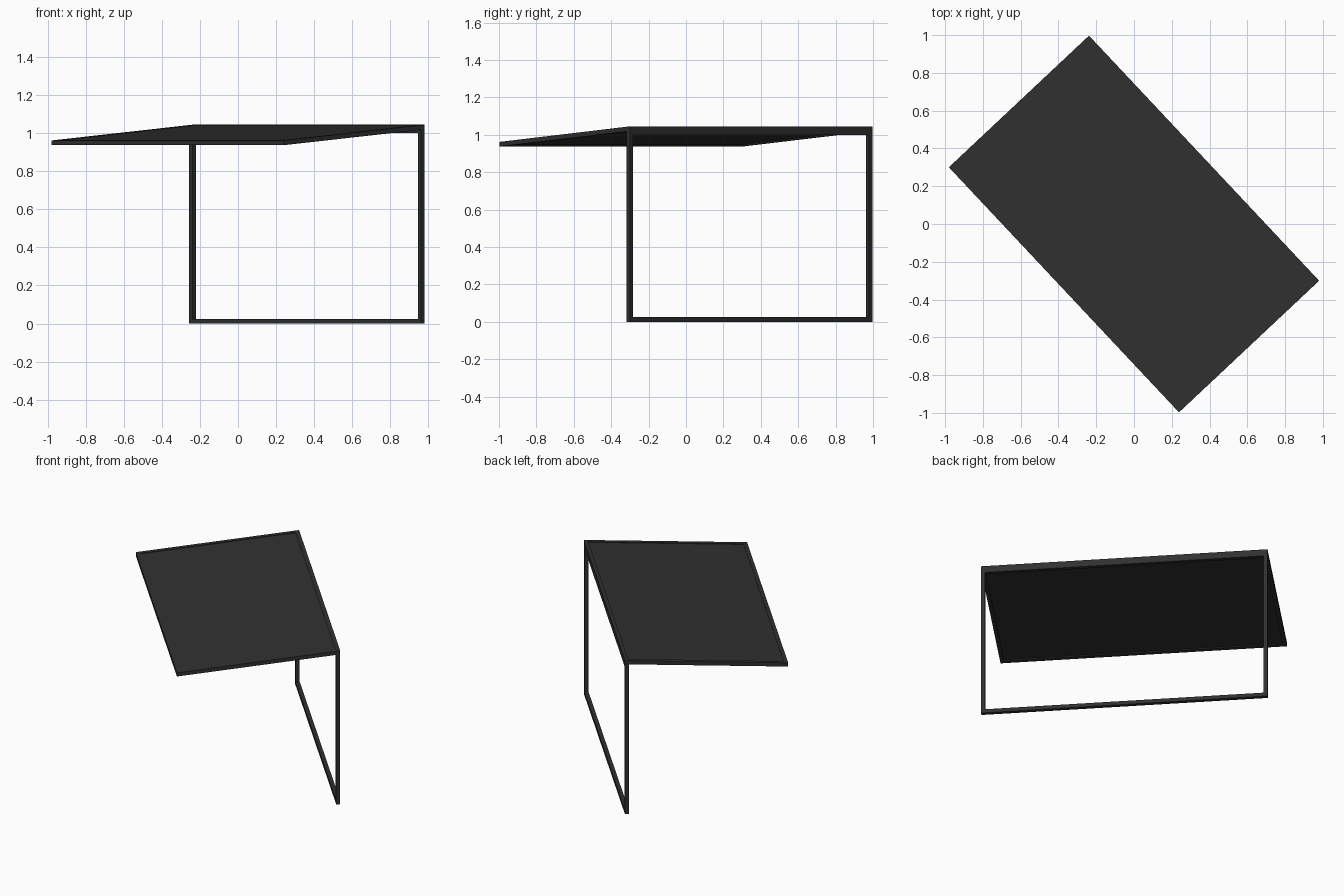
import bpy, bmesh
from math import radians
from mathutils import Matrix

if "Cube" in bpy.data.objects:
    bpy.data.objects.remove(bpy.data.objects["Cube"])

L, W, T = 0.89, 0.509, 0.025      # half length, half width, bar thickness
Z_HIGH, Z_LOW = 1.045, 0.962      # roof top height at each long edge
TURN = Matrix.Rotation(radians(-46.8), 4, 'Z')

dark = bpy.data.materials.new("dark_metal")
dark.diffuse_color = (0.03, 0.03, 0.03, 1)
dark.use_nodes = True
dark.node_tree.nodes["Principled BSDF"].inputs["Base Color"].default_value = dark.diffuse_color


def roof_z(y):
    return Z_LOW + (Z_HIGH - Z_LOW) * (y + W) / (2 * W)


def extrude(name, x0, x1, profile):
    """Sweep a (y, z) profile along local x, then turn it into place."""
    bm = bmesh.new()
    face = bm.faces.new([bm.verts.new((x0, y, z)) for y, z in profile])
    out = bmesh.ops.extrude_face_region(bm, geom=[face])
    verts = [v for v in out["geom"] if isinstance(v, bmesh.types.BMVert)]
    bmesh.ops.translate(bm, verts=verts, vec=(x1 - x0, 0, 0))
    bmesh.ops.recalc_face_normals(bm, faces=bm.faces)
    mesh = bpy.data.meshes.new(name)
    bm.to_mesh(mesh)
    bm.free()
    mesh.transform(TURN)
    mesh.materials.append(dark)
    obj = bpy.data.objects.new(name, mesh)
    bpy.context.collection.objects.link(obj)


def sloped(y0, y1, top, bottom):
    """Profile following the roof slope, between two depths below its top."""
    return [(y0, roof_z(y0) - bottom), (y1, roof_z(y1) - bottom),
            (y1, roof_z(y1) - top), (y0, roof_z(y0) - top)]


def upright(z0, z1):
    return [(W - T, z0), (W, z0), (W, z1), (W - T, z1)]


# Upright frame: floor bar, two legs, deep top beam
extrude("floor_bar", -L, L, upright(0, T))
extrude("left_leg", -L, -L + T, upright(T, 1.0))
extrude("right_leg", L - T, L, upright(T, 1.0))
extrude("top_beam", -L, L, [(W - T, 1.0), (W, 1.0), (W, Z_HIGH), (W - T, roof_z(W - T))])

# Sloping roof frame: low edge bar and two side bars
extrude("low_edge_bar", -L, L, sloped(-W, -W + T, 0, T))
extrude("left_side_bar", -L, -L + T, sloped(-W + T, W - T, 0, T))
extrude("right_side_bar", L - T, L, sloped(-W + T, W - T, 0, T))

# Thin panel set slightly below the roof frame
extrude("roof_panel", -L + T, L - T, sloped(-W + T, W - T, 0.004, 0.018))
